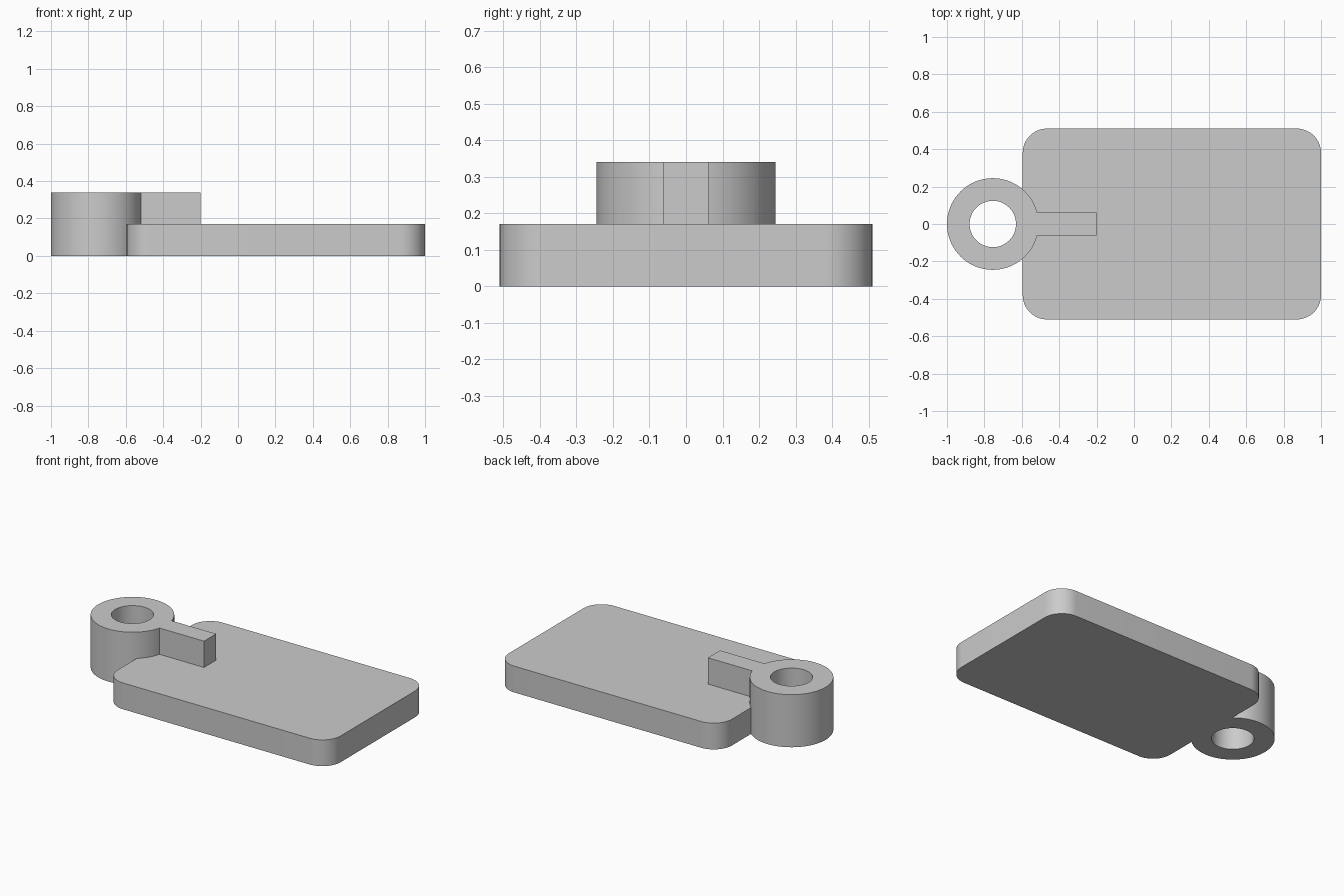
import bpy
import math

if "Cube" in bpy.data.objects:
    bpy.data.objects.remove(bpy.data.objects["Cube"], do_unlink=True)

# Colour
grey = bpy.data.materials.new("light_grey")
grey.use_nodes = True
colour = (0.6, 0.6, 0.6, 1)
grey.diffuse_color = colour
grey.node_tree.nodes["Principled BSDF"].inputs["Base Color"].default_value = colour


def arc(cx, cy, radius, start, end, steps):
    angles = [math.radians(start + (end - start) * i / steps) for i in range(steps + 1)]
    return [(cx + radius * math.cos(a), cy + radius * math.sin(a)) for a in angles]


def prism(name, outline, bottom, top):
    """Extrude a counter-clockwise outline between two heights."""
    n = len(outline)
    verts = [(x, y, z) for z in (bottom, top) for x, y in outline]
    faces = [tuple(reversed(range(n))), tuple(range(n, 2 * n))]
    faces += [(i, (i + 1) % n, (i + 1) % n + n, i + n) for i in range(n)]
    mesh = bpy.data.meshes.new(name)
    mesh.from_pydata(verts, [], faces)
    mesh.materials.append(grey)
    obj = bpy.data.objects.new(name, mesh)
    bpy.context.collection.objects.link(obj)
    return obj


def combine(target, other, operation):
    """Apply a boolean and discard the second solid."""
    mod = target.modifiers.new(operation.lower(), 'BOOLEAN')
    mod.operation, mod.solver, mod.object = operation, 'EXACT', other
    bpy.ops.object.select_all(action='DESELECT')
    target.select_set(True)
    bpy.context.view_layer.objects.active = target
    bpy.ops.object.modifier_apply(modifier=mod.name)
    bpy.data.objects.remove(other, do_unlink=True)


# Main dimensions
LEFT, RIGHT, HALF_DEPTH, CORNER = -0.595, 1.0, 0.51, 0.13
PLATE_TOP, RING_TOP = 0.17, 0.34
RING_X, OUTER, INNER = -0.755, 0.245, 0.124
RIB_END, RIB_HALF = -0.2, 0.062

# Flat plate with rounded corners
outline = []
for i, (sx, sy) in enumerate([(1, 1), (-1, 1), (-1, -1), (1, -1)]):
    cx = RIGHT - CORNER if sx > 0 else LEFT + CORNER
    outline += arc(cx, sy * (HALF_DEPTH - CORNER), CORNER, 90 * i, 90 * i + 90, 16)
body = prism("tag_plate_with_ring", outline, 0, PLATE_TOP)

# Ring barrel, rib running onto the plate, and the hole through the ring
barrel = prism("ring_barrel", arc(RING_X, 0, OUTER, 0, 360, 72)[:-1], 0, RING_TOP)
combine(body, barrel, 'UNION')
rib_start = RING_X + (OUTER + INNER) / 2
rib = prism("rib", [(rib_start, -RIB_HALF), (RIB_END, -RIB_HALF),
                    (RIB_END, RIB_HALF), (rib_start, RIB_HALF)], PLATE_TOP / 2, RING_TOP)
combine(body, rib, 'UNION')
hole = prism("ring_hole", arc(RING_X, 0, INNER, 0, 360, 64)[:-1], -0.1, RING_TOP + 0.1)
combine(body, hole, 'DIFFERENCE')

# Smooth curved walls, crisp rims
bpy.ops.object.shade_smooth_by_angle(angle=math.radians(30))
